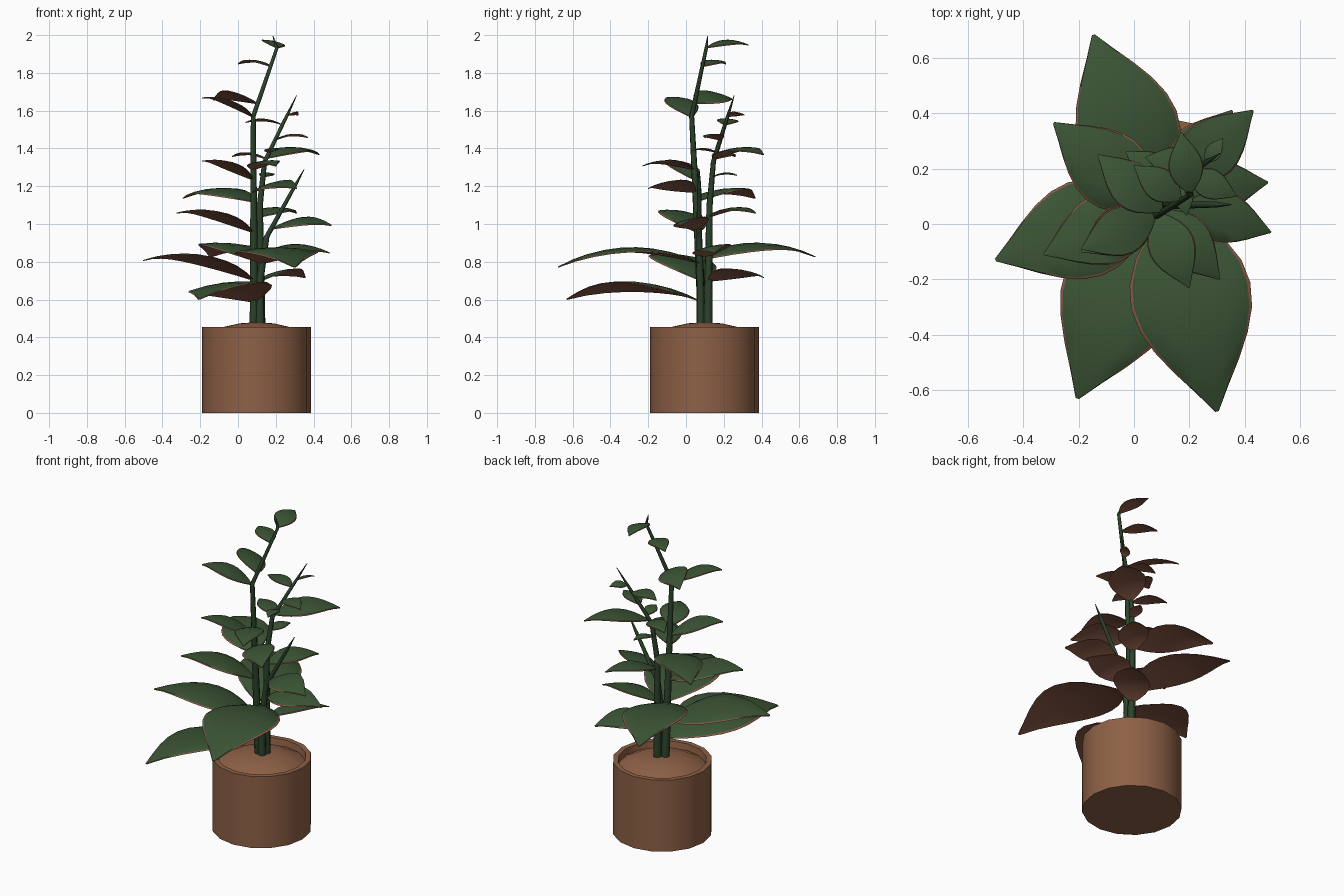
import bpy, bmesh, math
from mathutils import Vector, Matrix

if "Cube" in bpy.data.objects:
    bpy.data.objects.remove(bpy.data.objects["Cube"])


def material(name, rgb):
    m = bpy.data.materials.new(name)
    m.diffuse_color = (*rgb, 1)
    m.use_nodes = True
    m.node_tree.nodes["Principled BSDF"].inputs["Base Color"].default_value = m.diffuse_color
    return m


GREEN = material("leaf green", (0.043, 0.088, 0.035))
BROWN = material("leaf underside brown", (0.24, 0.097, 0.058))
STEM = material("stem green", (0.025, 0.055, 0.024))
CLAY = material("clay brown", (0.27, 0.118, 0.061))


def finish(bm, name, mats, angle=35):
    me = bpy.data.meshes.new(name)
    bmesh.ops.recalc_face_normals(bm, faces=bm.faces)
    bm.to_mesh(me)
    bm.free()
    for m in mats:
        me.materials.append(m)
    ob = bpy.data.objects.new(name, me)
    bpy.context.collection.objects.link(ob)
    bpy.ops.object.select_all(action='DESELECT')
    ob.select_set(True)
    bpy.context.view_layer.objects.active = ob
    bpy.ops.object.shade_smooth_by_angle(angle=math.radians(angle))


def lathe(name, profile, mat, sides=16, c=0.098):
    bm = bmesh.new()
    vs = [bm.verts.new((c + r, c, z)) for r, z in profile]
    es = [bm.edges.new(p) for p in zip(vs, vs[1:])]
    bmesh.ops.spin(bm, geom=vs + es, cent=(c, c, 0), axis=(0, 0, 1),
                   angle=2 * math.pi, steps=sides, use_merge=True)
    bmesh.ops.remove_doubles(bm, verts=bm.verts, dist=0.0005)
    finish(bm, name, [mat])


def stem_point(path, z):
    """Point on a stem's centre line at height z."""
    for a, b in zip(path, path[1:]):
        if z <= b[2]:
            break
    return Vector(a).lerp(Vector(b), (z - a[2]) / (b[2] - a[2]))


def tube(name, path, sides=7, thick=.026, thin=.009, steps=10):
    """Stem that tapers steadily and ends in a point."""
    bm = bmesh.new()
    z0, z1 = path[0][2], path[-1][2]
    heights = sorted({z0 + (z1 - z0) * i / steps for i in range(steps + 1)} | {p[2] for p in path})
    rings = []
    for z in heights:
        c = stem_point(path, z)
        r = thick + (thin - thick) * (z - z0) / (z1 - z0)
        if z == heights[-1]:
            r = .002
        rings.append([bm.verts.new(c + Vector((r * math.cos(2 * math.pi * k / sides),
                                               r * math.sin(2 * math.pi * k / sides), 0)))
                      for k in range(sides)])
    for a, b in zip(rings, rings[1:]):
        for k in range(sides):
            j = (k + 1) % sides
            bm.faces.new((a[k], a[j], b[j], b[k]))
    bm.faces.new(rings[0])
    bm.faces.new(rings[-1])
    finish(bm, name, [STEM], 60)


def leaf(name, path, x, y, z, roll=.08, rows=9):
    """Arched pointed blade: green upper skin, brown lower skin and edge.
    Width and arch follow the length; leaves toward the front left rise more."""
    tip = Vector((x, y, z))
    flat = (tip - stem_point(path, z - .02)).to_2d()
    rise = .02 + (.09 * max(0, -flat.normalized().x) if y < 0 else 0)
    if flat.y < -.5:
        rise -= .04
    base = stem_point(path, z - rise * min(1, flat.length / .3))
    d = tip - base
    width, arch = .53 * d.length, .12 * d.length
    side = Matrix.Rotation(roll, 3, d.normalized()) @ d.cross(Vector((0, 0, 1))).normalized()
    up = side.cross(d).normalized()
    bm = bmesh.new()
    cols = (-1, -.5, 0, .5, 1)

    def skin(drop, grow):
        grid = []
        for i in range(rows + 1):
            t = i / rows
            c = base + d * t + Vector((0, 0, arch * 4 * t * (1 - t) - drop))
            half = width / 2 * grow * (.03 + max(0, math.sin(math.pi * t ** .85)) ** 1.1)
            grid.append([bm.verts.new(c + side * half * s - up * half * .1 * s * s)
                         for s in cols])
        return grid

    upper, lower = skin(0, 1), skin(.005, 1.05)
    n = len(cols) - 1

    def face(mat, *vs):
        bm.faces.new(vs).material_index = mat

    for i in range(rows):
        for k in range(n):
            for mat, g in enumerate((upper, lower)):
                face(mat, g[i][k], g[i][k + 1], g[i + 1][k + 1], g[i + 1][k])
        for k in (0, n):
            face(1, upper[i][k], upper[i + 1][k], lower[i + 1][k], lower[i][k])
    for i in (0, rows):
        for k in range(n):
            face(1, upper[i][k], upper[i][k + 1], lower[i][k + 1], lower[i][k])
    finish(bm, name, [GREEN, BROWN])


# Pot and domed soil
lathe("pot", [(0, 0), (.288, 0), (.288, .455), (.257, .455), (.25, .40), (0, .40)], CLAY)
lathe("soil", [(.252, .415), (.17, .456), (.09, .474), (0, .48)], CLAY)

# Stem centre lines
TALL = [(.085, .09, .42), (.08, .03, 1.57), (.205, .107, 1.93), (.185, .115, 1.995)]
MIDDLE = [(.12, .115, .42), (.115, .125, 1.1), (.14, .145, 1.33), (.31, .255, 1.68)]
SHORT = [(.115, .08, .42), (.115, .075, .7), (.15, .07, .93), (.35, .07, 1.29)]

# Leaf tips carried by each stem, from the bottom up (some with their own roll)
LEAF_TIPS = {
    "tall": (TALL, [(-.205, -.63, .605, .12), (-.50, -.13, .81), (-.147, .683, .83),
                    (-.325, -.11, 1.06), (-.29, .365, 1.14, -.1), (.31, -.20, 1.19, .25),
                    (.20, -.23, 1.31), (-.19, -.10, 1.335), (-.13, .25, 1.66, .35),
                    (-.19, -.09, 1.67, 0), (0, .21, 1.85), (.17, .33, 1.95, .2)]),
    "middle": (MIDDLE, [(.355, .41, .72, -.2), (.484, .15, .85, .2), (.31, .37, 1.06),
                        (.18, .27, 1.26), (-.03, .26, 1.36), (.43, .41, 1.37),
                        (.19, .03, 1.39), (.37, .10, 1.46), (.04, .24, 1.54),
                        (.32, .31, 1.58, -.3)]),
    "short": (SHORT, [(.30, -.677, .775, 0), (.495, -.03, .995, .25)]),
}
for stem, (path, tips) in LEAF_TIPS.items():
    tube(stem + "_stem", path)
    for i, tip in enumerate(tips):
        leaf(f"{stem}_stem_leaf_{i + 1}", path, *tip)
